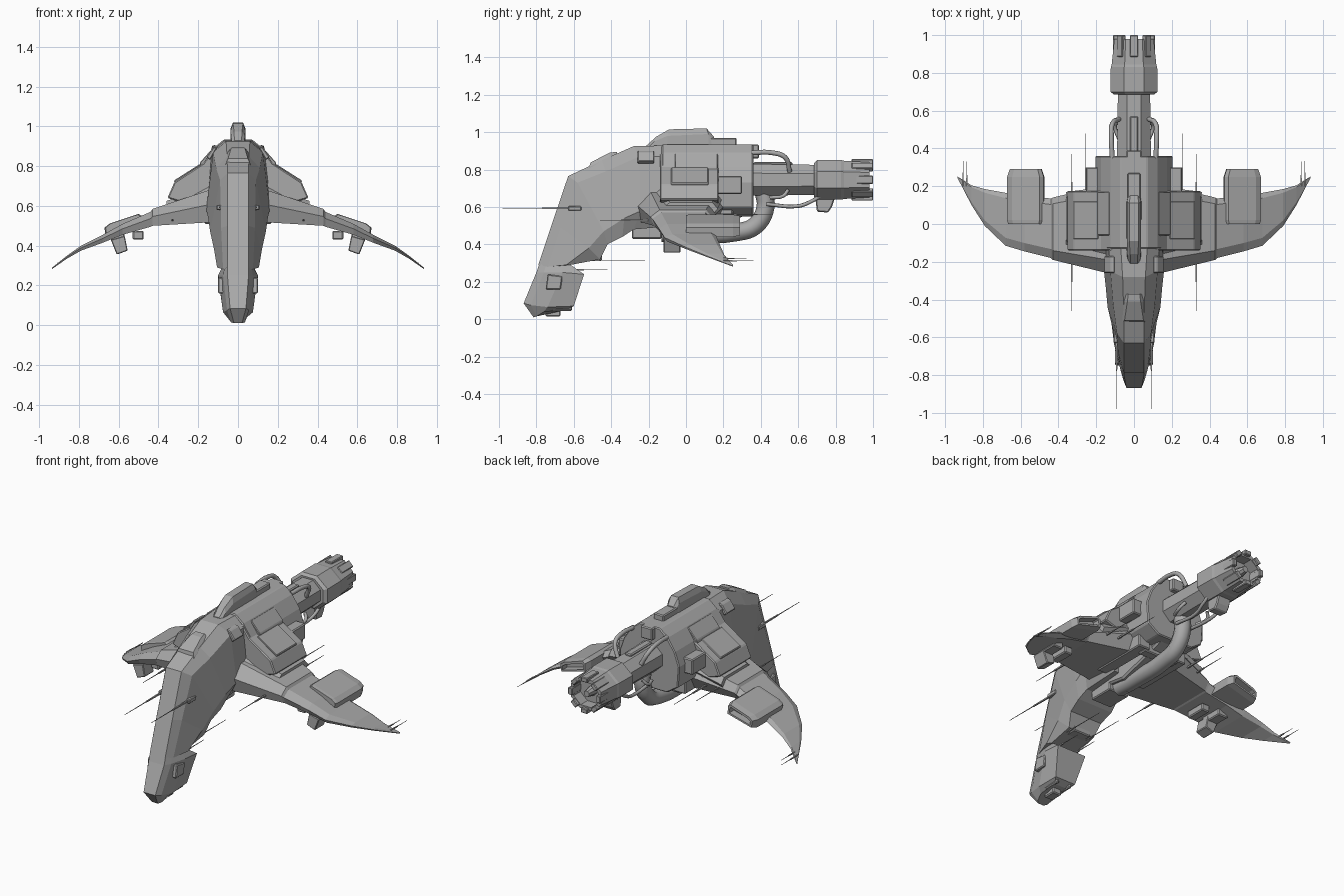
import bpy, bmesh, math

if "Cube" in bpy.data.objects:
    bpy.data.objects.remove(bpy.data.objects["Cube"], do_unlink=True)

GREY = (0.4, 0.4, 0.4, 1)
hull_grey = bpy.data.materials.new("hull_grey")
hull_grey.use_nodes = True
hull_grey.diffuse_color = GREY
hull_grey.node_tree.nodes["Principled BSDF"].inputs["Base Color"].default_value = GREY


def finish(name, data, mirror):
    data.materials.append(hull_grey)
    ob = bpy.data.objects.new(name, data)
    bpy.context.collection.objects.link(ob)
    if mirror:
        ob.modifiers.new("Mirror", "MIRROR").use_mirror_merge = False
    return ob


def loft(name, rings, mirror=False, recess=0, bevel=0):
    """Skin rings of (x, y, z) points; recess sinks a hole into the last cap."""
    bm = bmesh.new()
    loops = [[bm.verts.new(p) for p in r] for r in rings]
    n = len(loops[0])
    for a, b in zip(loops, loops[1:]):
        for i in range(n):
            bm.faces.new((a[i], a[(i + 1) % n], b[(i + 1) % n], b[i]))
    bm.faces.new(loops[0])
    cap = bm.faces.new(loops[-1])
    bmesh.ops.recalc_face_normals(bm, faces=bm.faces[:])
    if recess:
        bmesh.ops.inset_individual(bm, faces=[cap], thickness=recess)
        push = cap.normal * -recess * 3
        inner = bmesh.ops.extrude_discrete_faces(bm, faces=[cap])["faces"][0]
        bmesh.ops.translate(bm, verts=inner.verts[:], vec=push)
    me = bpy.data.meshes.new(name)
    bm.to_mesh(me)
    bm.free()
    ob = finish(name, me, mirror)
    if bevel:
        mod = ob.modifiers.new("Bevel", "BEVEL")
        mod.width, mod.segments = bevel, 1
    return ob


def box(name, x, y, z, mirror=False, bevel=0.006):
    ring = lambda v: [(x[0], v, z[0]), (x[1], v, z[0]), (x[1], v, z[1]), (x[0], v, z[1])]
    return loft(name, [ring(y[0]), ring(y[1])], mirror, bevel=bevel)


def along_y(name, outline, y0, y1, mirror=False, bevel=0):
    return loft(name, [[(x, y, z) for x, z in outline] for y in (y0, y1)], mirror, bevel=bevel)


def along_x(name, outline, x0, x1, mirror=False, bevel=0):
    return loft(name, [[(x, y, z) for y, z in outline] for x in (x0, x1)], mirror, bevel=bevel)


def symmetric(half):
    return half + [(-x, *rest) for x, *rest in reversed(half)]


def spine(name, sections):
    """Skin sections given as (half width, y, z) for front, side and back edges."""
    return loft(name, [symmetric(s) for s in sections])


def tube(name, points, radius, mirror=False):
    cu = bpy.data.curves.new(name, "CURVE")
    cu.dimensions, cu.bevel_depth, cu.bevel_resolution = "3D", radius, 2
    cu.use_fill_caps = True
    sp = cu.splines.new("BEZIER")
    sp.bezier_points.add(len(points) - 1)
    sp.resolution_u = 5
    for bp, p in zip(sp.bezier_points, points):
        bp.co = p
        bp.handle_left_type = bp.handle_right_type = "AUTO"
    return finish(name, cu, mirror)


def needle(name, x, z, base, tip, r=0.005):
    ring = lambda y, s: [(x - s, y, z - s), (x + s, y, z - s), (x + s, y, z + s), (x - s, y, z + s)]
    mid = base + (tip - base) * 0.45
    loft(name, [ring(base, r), ring(mid, r * 0.7), ring(mid, r * 0.4), ring(tip, r * 0.2)], True)


# Drooping neck and head
spine("neck", [
    [(.075, -.05, .93), (.14, -.05, .87), (.16, -.05, .60), (.10, -.05, .50)],
    [(.06, -.28, .925), (.125, -.25, .87), (.16, -.24, .58), (.11, -.28, .48)],
    [(.055, -.45, .85), (.11, -.43, .79), (.15, -.33, .54), (.12, -.34, .44)],
    [(.053, -.63, .765), (.09, -.58, .73), (.14, -.44, .47), (.11, -.42, .40)],
    [(.053, -.72, .50), (.085, -.67, .49), (.12, -.52, .38), (.09, -.46, .32)],
    [(.053, -.79, .29), (.075, -.74, .28), (.105, -.64, .29), (.085, -.62, .29)],
])
spine("head", [
    [(.053, -.78, .31), (.065, -.74, .31), (.07, -.66, .31), (.07, -.63, .30)],
    [(.053, -.80, .25), (.075, -.76, .25), (.10, -.66, .25), (.10, -.545, .24)],
    [(.04, -.868, .085), (.055, -.83, .075), (.075, -.74, .065), (.07, -.60, .07)],
    [(.02, -.815, .01), (.035, -.80, .015), (.045, -.76, .04), (.045, -.64, .05)],
])
box("chin_block", (-.03, .03), (-.75, -.67), (.015, .06))
box("chin_tooth", (.035, .055), (-.72, -.61), (.045, .12), True)
along_x("cheek_plate", [(-.74, .24), (-.66, .23), (-.67, .16), (-.75, .16)], .06, .1, True, .005)
spine("canopy", [
    [(.03, -.37, .895), (.045, -.37, .88), (.055, -.37, .85)],
    [(.035, -.41, .89), (.055, -.41, .865), (.06, -.41, .84)],
    [(.05, -.51, .838), (.062, -.52, .81), (.06, -.52, .79)],
])
box("neck_rear_block", (-.06, .06), (-.60, -.45), (.31, .36))
box("throat_block", (-.07, .07), (-.29, -.13), (.43, .56))
along_y("collar_clip", [(.10, .90), (.125, .895), (.16, .845), (.14, .83)], -.26, -.17, True, .005)

# Hull, shoulders and belly
along_y("hull", symmetric([(.07, .935), (.125, .89), (.175, .815), (.205, .73), (.195, .60), (.12, .55)]),
        -.13, .36, bevel=.006)
along_y("shoulder", [(.08, .89), (.125, .885), (.175, .815), (.32, .72), (.355, .64), (.2, .59), (.08, .6)],
        -.14, .175, True, .006)
along_y("shoulder_panel", [(.19, .812), (.322, .728), (.315, .70), (.18, .78)], -.08, .12, True, .004)
along_y("shoulder_rib", [(.13, .888), (.19, .82), (.20, .77), (.12, .78)], -.06, .17, True, .004)
box("shoulder_pod", (.17, .255), (.15, .3), (.67, .765), True)
box("roof_box", (.06, .105), (.06, .28), (.86, .91), True)
along_x("belly_keel", [(-.16, .58), (-.16, .47), (-.02, .45), (.2, .51), (.36, .57), (.36, .62)], -.07, .07,
        bevel=.01)
box("belly_rail", (.09, .17), (-.12, .25), (.51, .6), True)
box("belly_crossbar", (-.12, .12), (.18, .24), (.5, .58))

# Dorsal fairing
spine("dorsal_fairing", [
    [(.018, -.21, .93), (.03, -.21, .91), (.03, -.21, .88)],
    [(.02, -.16, .975), (.035, -.17, .95), (.04, -.17, .88)],
    [(.025, -.09, 1.015), (.037, -.10, .98), (.04, -.10, .88)],
    [(.025, .11, 1.02), (.037, .12, .99), (.04, .12, .88)],
    [(.02, .15, .975), (.03, .15, .95), (.035, .15, .88)],
])
box("dorsal_tail", (-.035, .035), (.10, .27), (.88, .97))
box("dorsal_end", (-.04, .04), (.24, .39), (.86, .935))

# Wings: (x, leading y, trailing y, top z, bottom z)
stations = [(.10, -.27, .22, .695, .52), (.43, -.19, .14, .585, .50), (.44, -.18, .135, .57, .495),
            (.58, -.145, .15, .51, .455), (.68, -.115, .165, .455, .415), (.79, -.01, .185, .40, .375),
            (.86, .10, .205, .35, .335), (.935, .245, .252, .29, .283)]


def wing_ring(x, lead, trail, top, low):
    mid, chord = low + (top - low) * 0.55, trail - lead
    return [(x, lead, mid), (x, lead + chord * .15, top), (x, trail - chord * .1, top),
            (x, trail, mid), (x, trail - chord * .1, low), (x, lead + chord * .05, low)]


loft("wing", [wing_ring(*s) for s in stations], True)
loft("wing_root_cover", [wing_ring(*s) for s in
                         [(.12, -.2, .2, .71, .6), (.36, -.13, .17, .625, .55)]], True)


def pod_ring(y, lift, trim):
    pts = [(.50, .555), (.645, .507), (.672, .485), (.665, .435), (.475, .485), (.478, .54)]
    return [(.57 + (x - .57) * trim, y, .495 + (z - .495) * trim + lift) for x, z in pts]


loft("wing_pod", [pod_ring(0, .005, .94), pod_ring(.02, .005, 1), pod_ring(.25, .005, 1),
                  pod_ring(.29, .005, .86)], True, recess=.015)
along_y("wing_gun", [(.57, .45), (.64, .43), (.61, .355), (.555, .375)], -.12, -.03, True, .004)
box("wing_gun_mount", (.57, .64), (-.08, .06), (.42, .47), True)
box("wing_sensor", (.475, .53), (-.10, .03), (.43, .475), True)

# Tail boom and engine, built from eight-sided rings
AXIS_Z = .745


def octagon(y, w, h, c=0.42):
    pts = [(w * c, h), (w, h * c), (w, -h * c), (w * c, -h)]
    return [(x, y, AXIS_Z + z) for x, z in symmetric(pts)]


loft("tail_boom", [octagon(.34, .09, .085), octagon(.72, .085, .08)])
loft("engine", [octagon(.685, .105, .09), octagon(.70, .125, .105), octagon(.83, .123, .106),
                octagon(.845, .118, .102), octagon(.98, .104, .094)], recess=.022)
for i in range(8):
    petal = box("nozzle_petal", (-.022, .022), (.885, 1.0), (.082, .111), bevel=.004)
    petal.location.z = AXIS_Z
    petal.rotation_euler.y = math.radians(45 * i)
loft("nozzle_core", [octagon(.9, .03, .03), octagon(.975, .018, .018)])
along_x("engine_chin", [(.69, .66), (.80, .66), (.78, .60), (.76, .57), (.70, .575)], -.045, .045, bevel=.006)
box("boom_top_rail", (-.022, .022), (.36, .57), (.80, .84))

# Pipes
tube("belly_duct", [(0, .41, .70), (0, .425, .60), (0, .37, .50), (0, .27, .465), (0, .0, .455), (0, -.13, .46)], .048)
tube("upper_pipe", [(.115, .35, .89), (.12, .46, .89), (.115, .53, .865), (.08, .555, .79)], .013, True)
tube("lower_pipe", [(.05, .43, .615), (.05, .60, .605), (.06, .67, .63), (.06, .72, .66)], .010, True)
tube("boom_hose", [(.08, .45, .65), (.1, .52, .66), (.08, .545, .69)], .010, True)

# Antenna needles
box("antenna_pod", (.077, .108), (-.63, -.56), (.58, .605), True, .004)
needle("neck_antenna", .092, .593, -.6, -.98)
needle("throat_antenna", .07, .315, -.66, -.22)
needle("jaw_antenna", .06, .265, -.65, -.42)
needle("wing_front_antenna", .33, .53, -.18, -.46)
needle("wing_rear_antenna", .33, .56, .1, .37)
needle("inner_rear_antenna", .255, .56, .15, .48)
needle("tip_antenna", .905, .312, .2, .36, .004)
needle("tip_antenna_small", .885, .325, .2, .33, .004)
